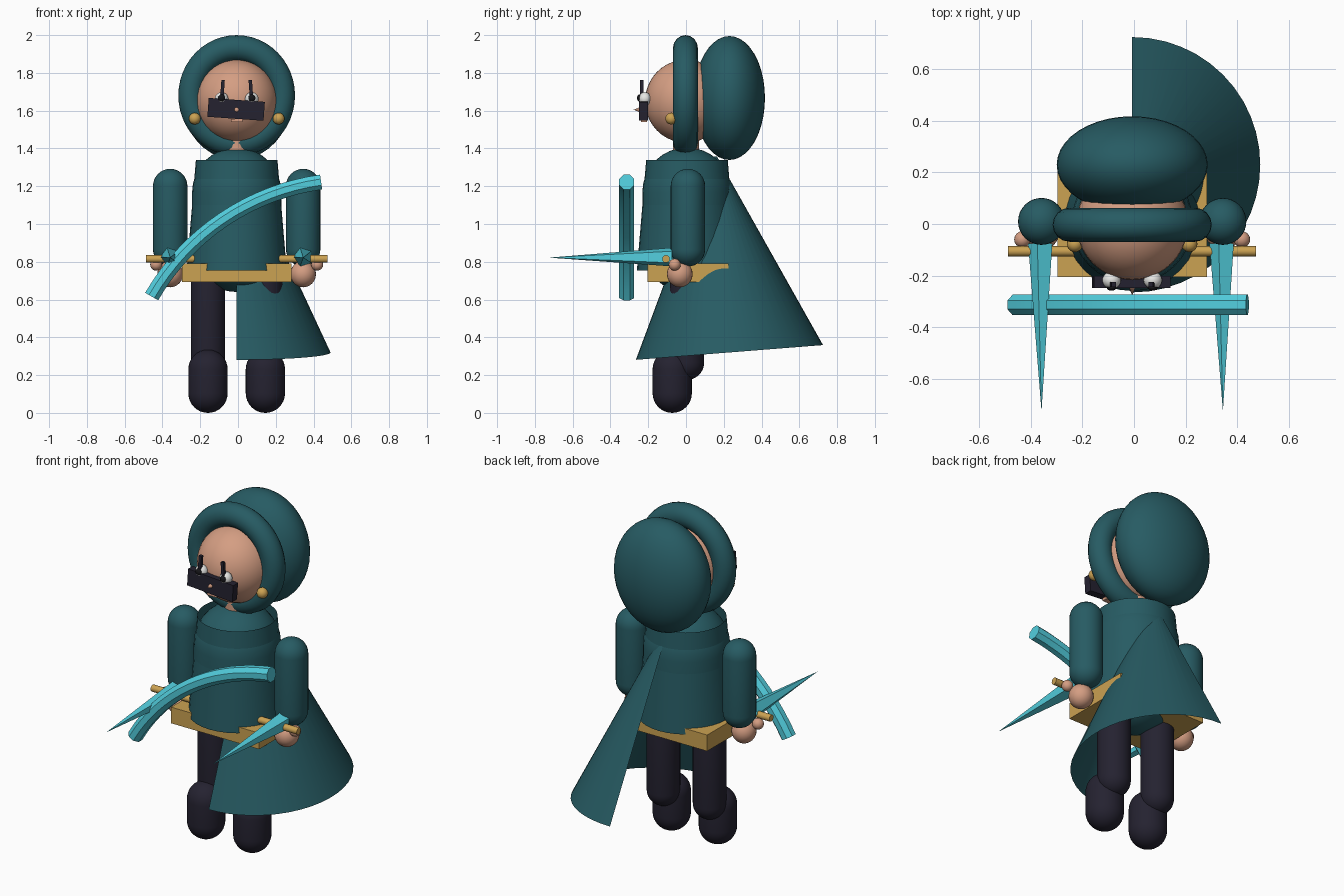
import bpy, bmesh
from math import sin, cos, pi, radians, atan2, asin
from mathutils import Matrix, Vector

if "Cube" in bpy.data.objects:
    bpy.data.objects.remove(bpy.data.objects["Cube"])

CX = -0.007  # body centre line


def mat(name, r, g, b):
    m = bpy.data.materials.new(name)
    m.diffuse_color = (r, g, b, 1)
    m.use_nodes = True
    m.node_tree.nodes["Principled BSDF"].inputs["Base Color"].default_value = m.diffuse_color
    return m


TEAL = mat("dark teal cloth", 0.020, 0.105, 0.125)
SKIN = mat("skin", 0.66, 0.34, 0.225)
GOLD = mat("gold", 0.60, 0.36, 0.085)
CYAN = mat("bright cyan", 0.085, 0.62, 0.73)
NAVY = mat("dark navy", 0.018, 0.016, 0.030)
WHITE = mat("eye white", 0.80, 0.80, 0.78)
BLACK = mat("pupil black", 0.008, 0.008, 0.010)


def finish(name, bm, material, smooth=True):
    bmesh.ops.recalc_face_normals(bm, faces=bm.faces)
    me = bpy.data.meshes.new(name)
    bm.to_mesh(me)
    bm.free()
    me.materials.append(material)
    ob = bpy.data.objects.new(name, me)
    bpy.context.collection.objects.link(ob)
    if smooth:
        bpy.ops.object.select_all(action='DESELECT')
        ob.select_set(True)
        bpy.context.view_layer.objects.active = ob
        bpy.ops.object.shade_smooth_by_angle(angle=radians(40))
    return ob


def ball(name, loc, size, material, seg=32):
    bm = bmesh.new()
    bmesh.ops.create_uvsphere(bm, u_segments=seg, v_segments=seg // 2, radius=1)
    bmesh.ops.transform(bm, verts=bm.verts, matrix=Matrix.Translation(loc) @ Matrix.Diagonal((*size, 1)))
    return finish(name, bm, material)


def lathe(name, profile, matrix, material, seg=32, start=0.0, sweep=2 * pi):
    """Spin a (radius, z) profile about z."""
    bm = bmesh.new()
    vs = [bm.verts.new((r * cos(start), r * sin(start), z)) for r, z in profile]
    es = [bm.edges.new(p) for p in zip(vs, vs[1:])]
    bmesh.ops.spin(bm, geom=vs + es, axis=(0, 0, 1), cent=(0, 0, 0), angle=sweep, steps=seg)
    bmesh.ops.remove_doubles(bm, verts=bm.verts, dist=1e-4)
    bmesh.ops.transform(bm, verts=bm.verts, matrix=matrix)
    return finish(name, bm, material)


def capsule(name, x, y, z0, z1, r, material):
    n = 8
    low = [(r * sin(i * pi / 2 / n), z0 + r - r * cos(i * pi / 2 / n)) for i in range(n + 1)]
    high = [(a, z0 + z1 - z) for a, z in reversed(low)]
    return lathe(name, low + high, Matrix.Translation((x, y, 0)), material)


def rod(name, a, b, r1, r2, material, seg=16, roll=0.0):
    """Cylinder or cone between two points."""
    a, b = Vector(a), Vector(b)
    d = b - a
    bm = bmesh.new()
    bmesh.ops.create_cone(bm, cap_ends=True, segments=seg, radius1=r1, radius2=r2, depth=d.length)
    rot = d.to_track_quat('Z', 'Y').to_matrix().to_4x4()
    bmesh.ops.transform(bm, verts=bm.verts,
                        matrix=Matrix.Translation((a + b) / 2) @ rot @ Matrix.Rotation(roll, 4, 'Z'))
    bmesh.ops.remove_doubles(bm, verts=bm.verts, dist=1e-5)
    return finish(name, bm, material)


def box(name, loc, size, material, tilt=0.0):
    bm = bmesh.new()
    bmesh.ops.create_cube(bm, size=1)
    bmesh.ops.transform(bm, verts=bm.verts, matrix=Matrix.Translation(loc)
                        @ Matrix.Rotation(radians(tilt), 4, 'Y') @ Matrix.Diagonal((*size, 1)))
    return finish(name, bm, material, False)


# Torso with an open-ended tunic over it
capsule("torso", CX, 0.005, 0.64, 1.405, 0.236, TEAL)
lathe("tunic", [(0.265, 0.755), (0.216, 1.338)], Matrix.Translation((CX, 0.005, 0)), TEAL)
box("belt", (CX, 0.01, 0.742), (0.58, 0.43, 0.096), GOLD)

# Head, neck and hood
rod("neck", (CX, 0, 1.36), (CX, 0, 1.48), 0.07, 0.07, SKIN, 24)
ball("head", (CX, 0, 1.65), (0.217, 0.217, 0.22), SKIN, 40)
ring = [(0.243 + 0.066 * cos(i * pi / 8), 0.066 * sin(i * pi / 8)) for i in range(17)]
lathe("hood_rim", ring, Matrix.Translation((CX, -0.003, 1.68)) @ Matrix.Diagonal((1, 1, 1.035, 1))
      @ Matrix.Rotation(pi / 2, 4, 'X'), TEAL, 48)
ball("hood_back", (CX, 0.23, 1.667), (0.293, 0.188, 0.328), TEAL, 40)

# Face
box("mask", (CX - 0.003, -0.225, 1.607), (0.298, 0.045, 0.1), NAVY, 4)
rod("nose", (CX, -0.235, 1.605), (CX, -0.277, 1.605), 0.017, 0, SKIN, 12)
box("mouth", (CX, -0.222, 1.547), (0.06, 0.03, 0.016), SKIN)

# Half-open cloak: a tilted half cone on the right
tilt = Matrix.Rotation(radians(4.5), 4, 'X')
lathe("cloak", [(0.497, 0), (0.015, 1.04)], Matrix.Translation((CX, 0.23, 0.32)) @ tilt,
      TEAL, 24, -pi / 2, pi)

# Paired parts
for s, side in ((-1, "left"), (1, "right")):
    # Eyes, brows, earrings
    ex = CX + s * 0.08
    ball(side + "_eye", (ex, -0.218, 1.662), (0.036, 0.034, 0.036), WHITE, 20)
    ball(side + "_pupil", (ex, -0.246, 1.667), (0.019, 0.013, 0.019), BLACK, 16)
    box(side + "_brow", (CX + s * 0.075, -0.235, 1.718), (0.018, 0.018, 0.09), NAVY, -4 * s)
    ball(side + "_earring", (CX + s * 0.222, -0.078, 1.558), (0.031, 0.031, 0.031), GOLD, 20)
    # Arms and hands
    ax = CX + s * 0.352
    capsule(side + "_arm", ax, 0.01, 0.775, 1.292, 0.091, TEAL)
    ball(side + "_hand", (ax, -0.033, 0.735), (0.068, 0.068, 0.07), SKIN, 24)
    ball(side + "_thumb", (CX + s * 0.426, -0.06, 0.785), (0.032, 0.032, 0.032), SKIN, 16)
    # Daggers: five-sided blade and crossguard
    rod(side + "_blade", (ax, -0.075, 0.825), (ax, -0.727, 0.822), 0.052, 0, CYAN, 5, pi / 2)
    rod(side + "_guard", (ax - 0.129, -0.106, 0.815), (ax + 0.129, -0.106, 0.815), 0.02, 0.02, GOLD, 12)
    # Legs and boots
    lx = CX + s * 0.152
    capsule(side + "_leg", lx, 0.005, 0.175, 0.80, 0.091, NAVY)
    capsule(side + "_boot", lx, -0.073, 0.0, 0.335, 0.104, NAVY)

# Curved bow: a tube swept along an arc between its two tips
p0, p1, sag = Vector((-0.457, -0.314, 0.616)), Vector((0.44, -0.314, 1.222)), 0.125
chord = p1 - p0
half = chord.length / 2
u = chord.normalized()
n = Vector((-u.z, 0, u.x))
R = (half * half + sag * sag) / (2 * sag)
c = (p0 + p1) / 2 + n * (sag - R)
a = asin(half / R)
bm = bmesh.new()
rings = []
for i in range(17):
    t = -a + 2 * a * i / 16
    out = u * sin(t) + n * cos(t)
    rings.append([bm.verts.new(c + out * (R + 0.043 * cos(k * pi / 4 + pi / 8) )
                               + Vector((0, 0.043 * sin(k * pi / 4 + pi / 8), 0))) for k in range(8)])
for r0, r1 in zip(rings, rings[1:]):
    for k in range(8):
        bm.faces.new((r0[k], r0[(k + 1) % 8], r1[(k + 1) % 8], r1[k]))
bm.faces.new(rings[0])
bm.faces.new(rings[-1])
bow = finish("bow", bm, CYAN)
bow.data.update()
